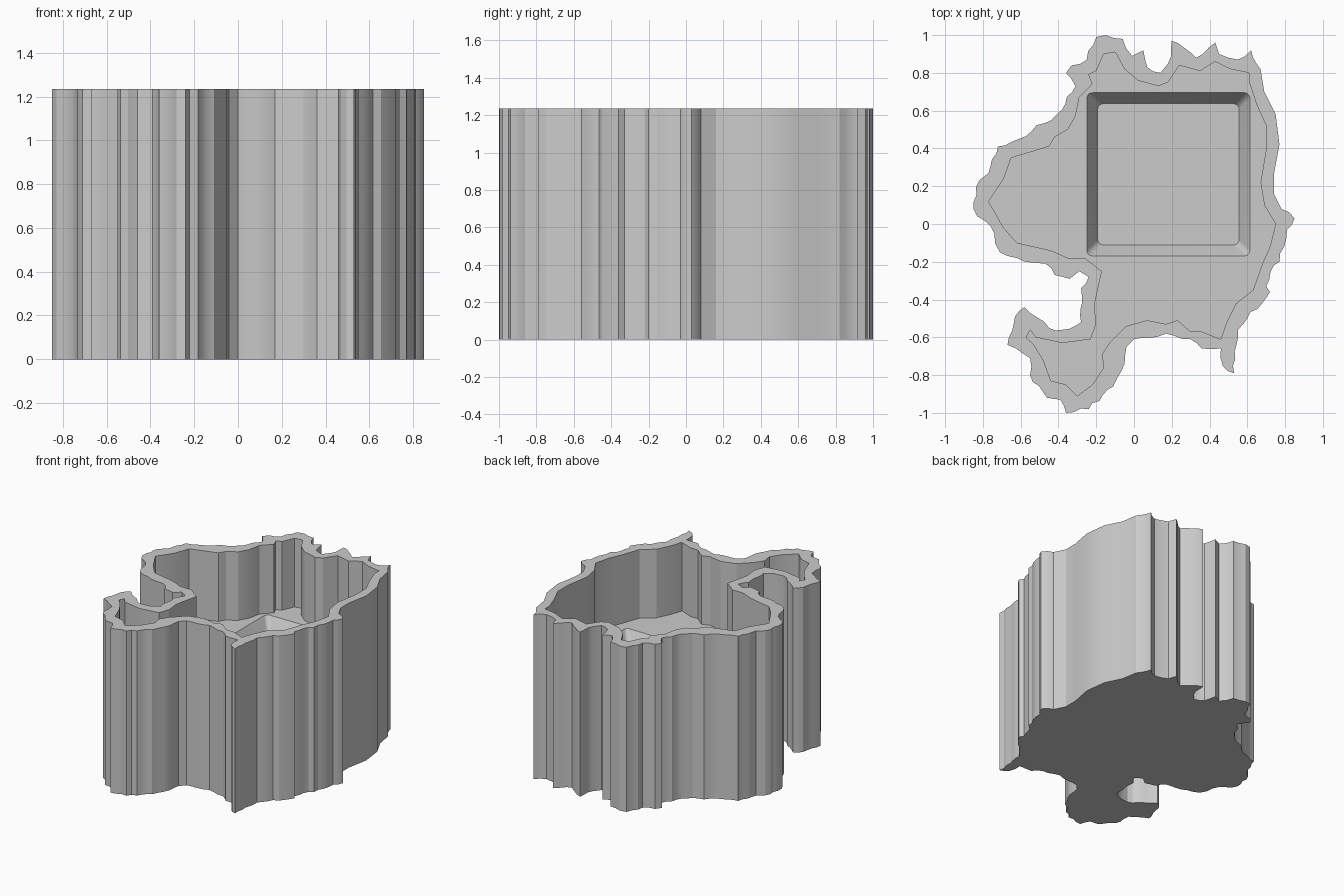
import bpy, bmesh, math, random
from mathutils import Vector

if "Cube" in bpy.data.objects:
    bpy.data.objects.remove(bpy.data.objects["Cube"])

random.seed(4)
HEIGHT, FLOOR, POCKET = 1.235, 0.72, 0.61

# Jagged outer outline, clockwise from the back
OUTER = [
    (-.20, .99), (-.15, 1.0), (-.06, .98), (-.01, .89), (.05, .92), (.07, .83), (.14, .80),
    (.18, .85), (.20, .97), (.33, .88), (.43, .96), (.45, .90), (.55, .87), (.62, .92),
    (.67, .82), (.69, .70), (.75, .58), (.77, .42), (.74, .26), (.74, .16), (.78, .08),
    (.85, .03), (.81, -.03), (.77, -.20), (.74, -.22), (.70, -.33), (.72, -.36), (.60, -.50),
    (.55, -.56), (.53, -.79), (.47, -.75), (.46, -.66), (.36, -.66), (.30, -.61), (.17, -.58),
    (.00, -.61), (-.04, -.65), (-.05, -.74), (-.11, -.86), (-.24, -.98), (-.36, -1.0),
    (-.39, -.93), (-.46, -.92), (-.55, -.80), (-.55, -.71), (-.67, -.64), (-.63, -.49),
    (-.58, -.44), (-.45, -.55), (-.38, -.56), (-.28, -.52), (-.28, -.34), (-.24, -.28),
    (-.29, -.25), (-.34, -.29), (-.42, -.27), (-.47, -.21), (-.62, -.18), (-.71, -.15),
    (-.74, -.05), (-.85, .08), (-.82, .23), (-.77, .27), (-.72, .41), (-.61, .45),
    (-.41, .58), (-.31, .73), (-.36, .80), (-.33, .84), (-.25, .87)]

# Smoother outline of the cavity
INNER = [
    (-.16, .90), (-.10, .91), (-.05, .82), (.02, .76), (.13, .73), (.18, .75), (.24, .84),
    (.35, .81), (.43, .86), (.51, .82), (.61, .80), (.61, .75), (.65, .63), (.70, .52),
    (.70, .40), (.67, .22), (.69, .10), (.75, .00), (.72, -.12), (.68, -.21), (.63, -.35),
    (.54, -.42), (.49, -.52), (.46, -.61), (.36, -.57), (.30, -.57), (.23, -.51), (.17, -.53),
    (.07, -.51), (-.04, -.54), (-.13, -.63), (-.17, -.69), (-.16, -.76), (-.22, -.85),
    (-.30, -.91), (-.36, -.85), (-.44, -.83), (-.48, -.72), (-.53, -.64), (-.57, -.60),
    (-.55, -.56), (-.52, -.60), (-.38, -.63), (-.23, -.61), (-.20, -.53), (-.21, -.43),
    (-.17, -.25), (-.26, -.18), (-.35, -.18), (-.44, -.14), (-.62, -.10), (-.69, -.02),
    (-.77, .12), (-.69, .24), (-.65, .35), (-.45, .41), (-.42, .46), (-.35, .50),
    (-.31, .57), (-.29, .67), (-.22, .74), (-.24, .79), (-.20, .81)]


def roughen(points):
    """Break long edges into small steps, leaving the right flank smooth."""
    out = []
    for a, b in zip(points, points[1:] + points[:1]):
        a, b = Vector(a), Vector(b)
        out.append(a)
        d = b - a
        if a.x > .66 and a.y > .07 and b.y > .07:
            continue
        n = int(d.length / .035)
        side = Vector((-d.y, d.x)).normalized()
        for i in range(1, n):
            out.append(a + d * (i / n) + side * random.uniform(-.011, .011))
    return out


def rounded_square(cx, cy, half, r, steps=5):
    pts = []
    for q in range(4):
        mid = math.radians(45 + 90 * q)
        ox = cx + math.copysign(half - r, math.cos(mid))
        oy = cy + math.copysign(half - r, math.sin(mid))
        for i in range(steps + 1):
            t = math.radians(90 * q + 90 * i / steps)
            pts.append((ox + r * math.cos(t), oy + r * math.sin(t)))
    return pts


bm = bmesh.new()


def ring(points, z):
    vs = [bm.verts.new((p[0], p[1], z)) for p in points]
    return vs, [bm.edges.new((vs[i - 1], vs[i])) for i in range(len(vs))]


def wall(low, high):
    for i in range(len(low)):
        bm.faces.new((low[i - 1], low[i], high[i], high[i - 1]))


def cap(*edge_loops):
    bmesh.ops.triangle_fill(bm, use_beauty=True, edges=[e for loop in edge_loops for e in loop])


# Rings from the base, over the rim, down to the pocket floor
outline = roughen(OUTER)
base, base_e = ring(outline, 0)
rim_out, rim_out_e = ring(outline, HEIGHT)
rim_in, rim_in_e = ring(INNER, HEIGHT)
floor, floor_e = ring(INNER, FLOOR)
lip, lip_e = ring(rounded_square(.182, .263, .432, .03), FLOOR)
well, well_e = ring(rounded_square(.182, .263, .374, .03), POCKET)

# Flat surfaces, then the walls joining them
cap(base_e)
cap(rim_out_e, rim_in_e)
cap(floor_e, lip_e)
cap(well_e)
wall(base, rim_out)
wall(floor, rim_in)
wall(well, lip)
bmesh.ops.recalc_face_normals(bm, faces=bm.faces)

mesh = bpy.data.meshes.new("walled_tray")
bm.to_mesh(mesh)
bm.free()
tray = bpy.data.objects.new("walled_tray", mesh)
bpy.context.collection.objects.link(tray)

grey = bpy.data.materials.new("plain grey")
grey.diffuse_color = (.6, .6, .6, 1)
grey.use_nodes = True
grey.node_tree.nodes["Principled BSDF"].inputs["Base Color"].default_value = grey.diffuse_color
mesh.materials.append(grey)

bpy.context.view_layer.objects.active = tray
tray.select_set(True)
bpy.ops.object.shade_smooth_by_angle(angle=math.radians(25))
